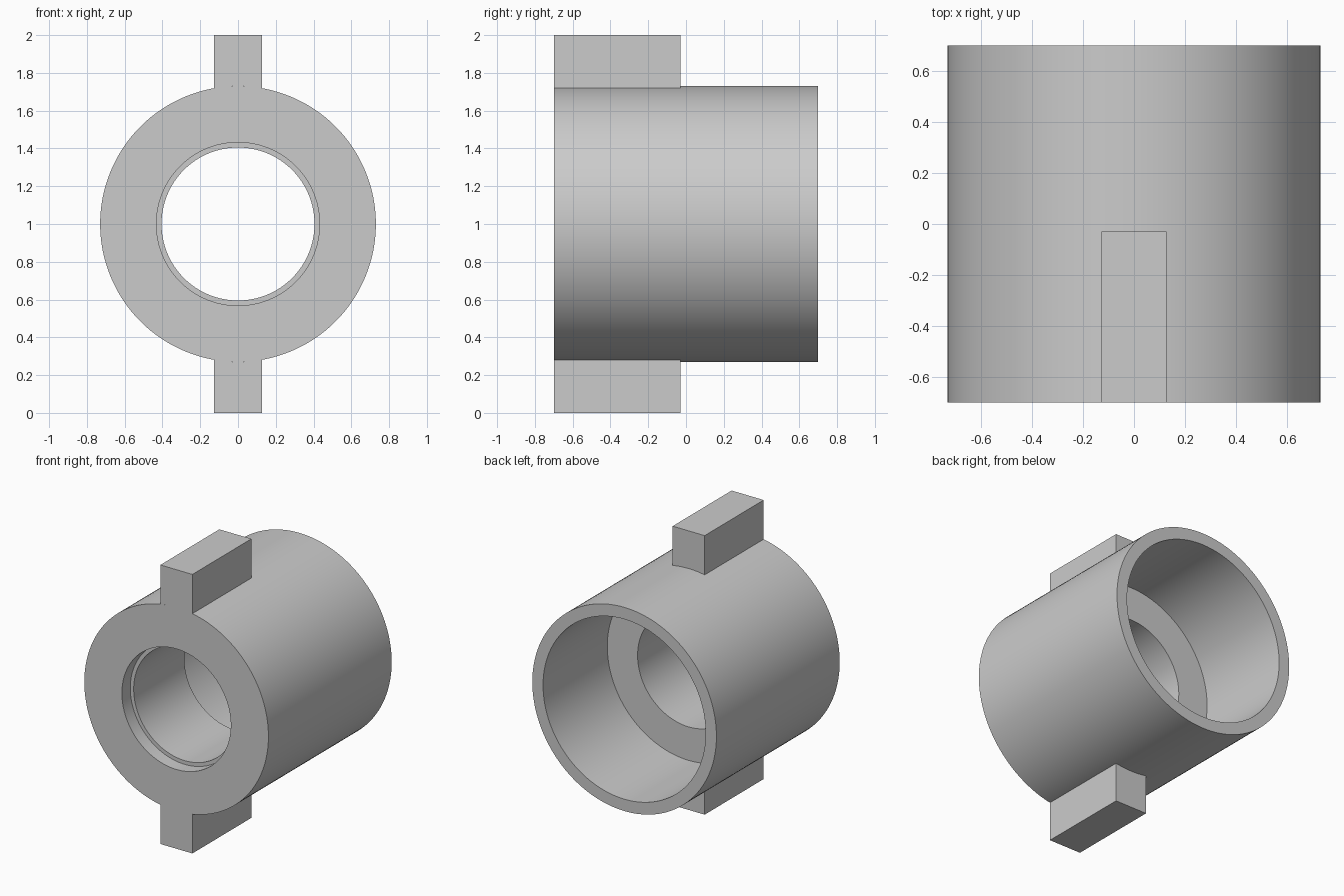
import bpy, bmesh, math

if "Cube" in bpy.data.objects:
    bpy.data.objects.remove(bpy.data.objects["Cube"])

R_OUT = 0.73      # outer radius of the sleeve
CZ = 1.0          # height of the sleeve axis
Y0, Y1 = -0.698, 0.698
Y_STEP = -0.03    # where the narrow bore opens out and the lugs end
TAB_HALF = 0.127
SEGMENTS = 128

grey = bpy.data.materials.new("plain grey")
grey.diffuse_color = (0.6, 0.6, 0.6, 1)
grey.use_nodes = True
grey.node_tree.nodes["Principled BSDF"].inputs["Base Color"].default_value = grey.diffuse_color


def finish(bm, name):
    bmesh.ops.recalc_face_normals(bm, faces=bm.faces)
    mesh = bpy.data.meshes.new(name)
    bm.to_mesh(mesh)
    bm.free()
    mesh.materials.append(grey)
    obj = bpy.data.objects.new(name, mesh)
    bpy.context.collection.objects.link(obj)
    bpy.ops.object.select_all(action='DESELECT')
    obj.select_set(True)
    bpy.context.view_layer.objects.active = obj
    bpy.ops.object.shade_smooth_by_angle(angle=math.radians(30))
    return obj


# Sleeve: closed (radius, y) profile turned about the y axis
profile = [
    (R_OUT, Y0), (R_OUT, Y1),            # outside
    (0.645, Y1), (0.645, Y_STEP),        # wide rear bore
    (0.405, Y_STEP), (0.405, Y0 + 0.095),  # narrow bore
    (0.432, Y0 + 0.095), (0.432, Y0),    # shallow front counterbore
]
bm = bmesh.new()
rings = []
for i in range(SEGMENTS):
    a = 2 * math.pi * i / SEGMENTS
    rings.append([bm.verts.new((r * math.sin(a), y, CZ + r * math.cos(a)))
                  for r, y in profile])
n = len(profile)
for i, ring in enumerate(rings):
    nxt = rings[(i + 1) % SEGMENTS]
    for j in range(n):
        k = (j + 1) % n
        bm.faces.new((ring[j], ring[k], nxt[k], nxt[j]))
finish(bm, "sleeve")


# Lugs: flat-topped blocks whose base follows the sleeve
def lug(name, side):
    half = math.asin(TAB_HALF / R_OUT)
    outline = [(-TAB_HALF, 1.0), (TAB_HALF, 1.0)]
    for i in range(9):
        a = half * (1 - i / 4)
        outline.append((R_OUT * math.sin(a), R_OUT * math.cos(a)))
    bm = bmesh.new()
    face = bm.faces.new([bm.verts.new((x, Y0, CZ + side * h)) for x, h in outline])
    ext = bmesh.ops.extrude_face_region(bm, geom=[face], use_keep_orig=True)
    moved = [g for g in ext["geom"] if isinstance(g, bmesh.types.BMVert)]
    bmesh.ops.translate(bm, verts=moved, vec=(0, Y_STEP - Y0, 0))
    finish(bm, name)


lug("top_lug", 1)
lug("bottom_lug", -1)
